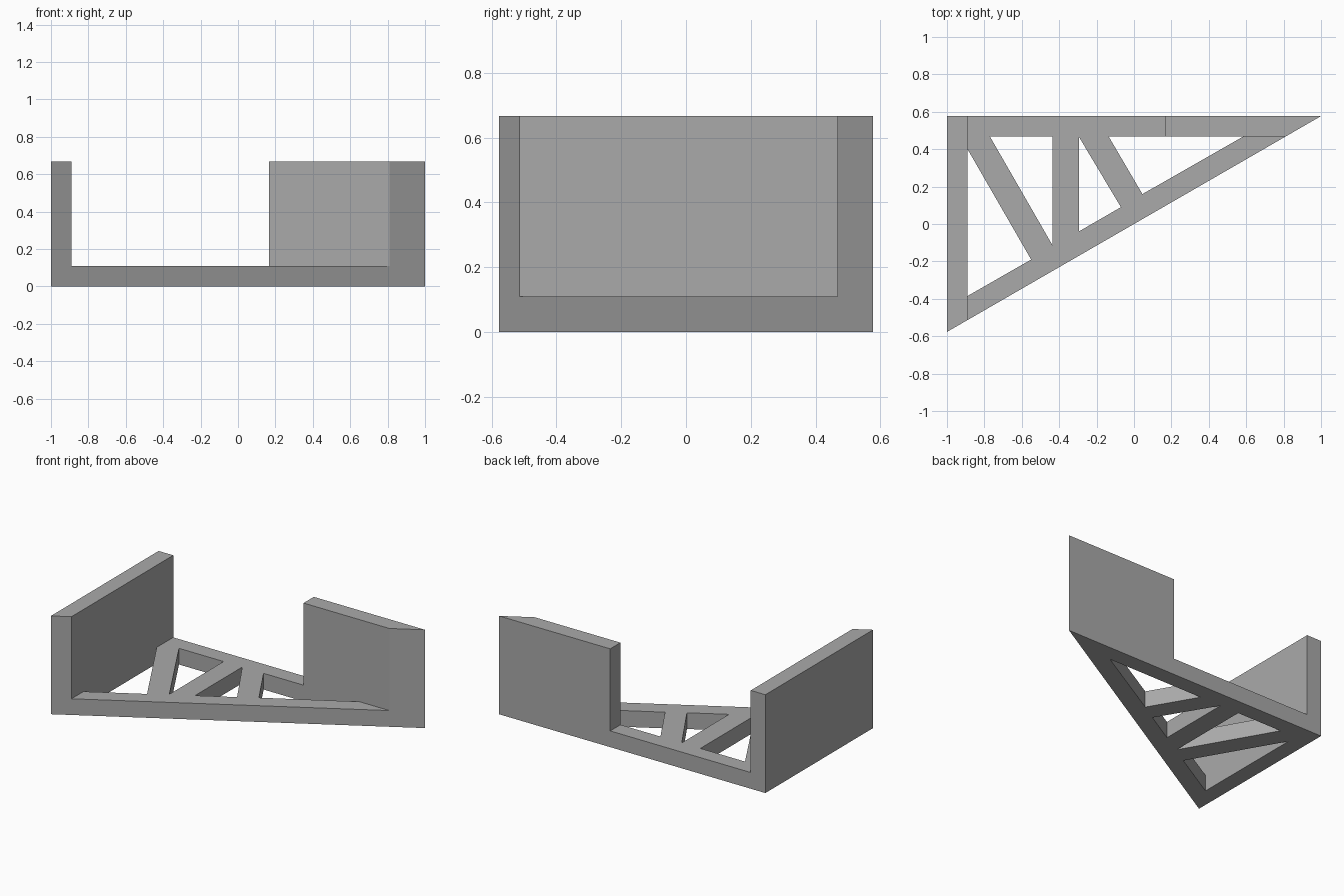
import bpy
import bmesh
from mathutils import Vector

default = bpy.data.objects.get("Cube")
if default:
    bpy.data.objects.remove(default, do_unlink=True)

HALF_Y = 0.577
FLOOR = 0.11       # thickness of the base frame
TOP = 0.667        # height of the walls
INNER_X = -0.89    # inner face of the side wall
INNER_Y = 0.467    # inner face of the back wall

grey = bpy.data.materials.new("plain grey")
grey.use_nodes = True
colour = (0.4, 0.4, 0.4, 1)
grey.diffuse_color = colour
grey.node_tree.nodes["Principled BSDF"].inputs["Base Color"].default_value = colour


def prism(name, outline, bottom, top):
    """Extrude a flat outline straight up."""
    bm = bmesh.new()
    face = bm.faces.new([bm.verts.new((x, y, bottom)) for x, y in outline])
    result = bmesh.ops.extrude_face_region(bm, geom=[face])
    risen = [v for v in result["geom"] if isinstance(v, bmesh.types.BMVert)]
    bmesh.ops.translate(bm, verts=risen, vec=Vector((0, 0, top - bottom)))
    bmesh.ops.recalc_face_normals(bm, faces=bm.faces)
    mesh = bpy.data.meshes.new(name)
    bm.to_mesh(mesh)
    bm.free()
    mesh.materials.append(grey)
    obj = bpy.data.objects.new(name, mesh)
    bpy.context.collection.objects.link(obj)
    return obj


def cut(body, outline, bottom, top):
    """Remove a prism from the body and discard the cutter."""
    cutter = prism("cutter", outline, bottom, top)
    cutter.hide_render = True
    mod = body.modifiers.new("cut", 'BOOLEAN')
    mod.operation = 'DIFFERENCE'
    mod.solver = 'EXACT'
    mod.object = cutter
    bpy.context.view_layer.objects.active = body
    bpy.ops.object.modifier_apply(modifier=mod.name)
    bpy.data.objects.remove(cutter, do_unlink=True)


# Triangular block
bracket = prism("corner_bracket", [(-1, -HALF_Y), (1, HALF_Y), (-1, HALF_Y)], 0, TOP)

# Open space above the frame, leaving the side wall and the short back wall
cut(bracket, [(INNER_X, -1), (1.5, -1), (1.5, INNER_Y), (0.165, INNER_Y),
              (0.165, 1), (INNER_X, 1)], FLOOR, 1)

# Openings between the struts
openings = [
    [(INNER_X, 0.4), (INNER_X, -0.385), (-0.55, -0.19)],
    [(-0.77, INNER_Y), (-0.435, -0.115), (-0.435, INNER_Y)],
    [(-0.295, INNER_Y), (-0.295, -0.04), (-0.07, 0.09)],
    [(-0.135, INNER_Y), (0.045, 0.16), (0.583, INNER_Y)],
]
for outline in openings:
    cut(bracket, outline, -0.1, FLOOR + 0.1)
